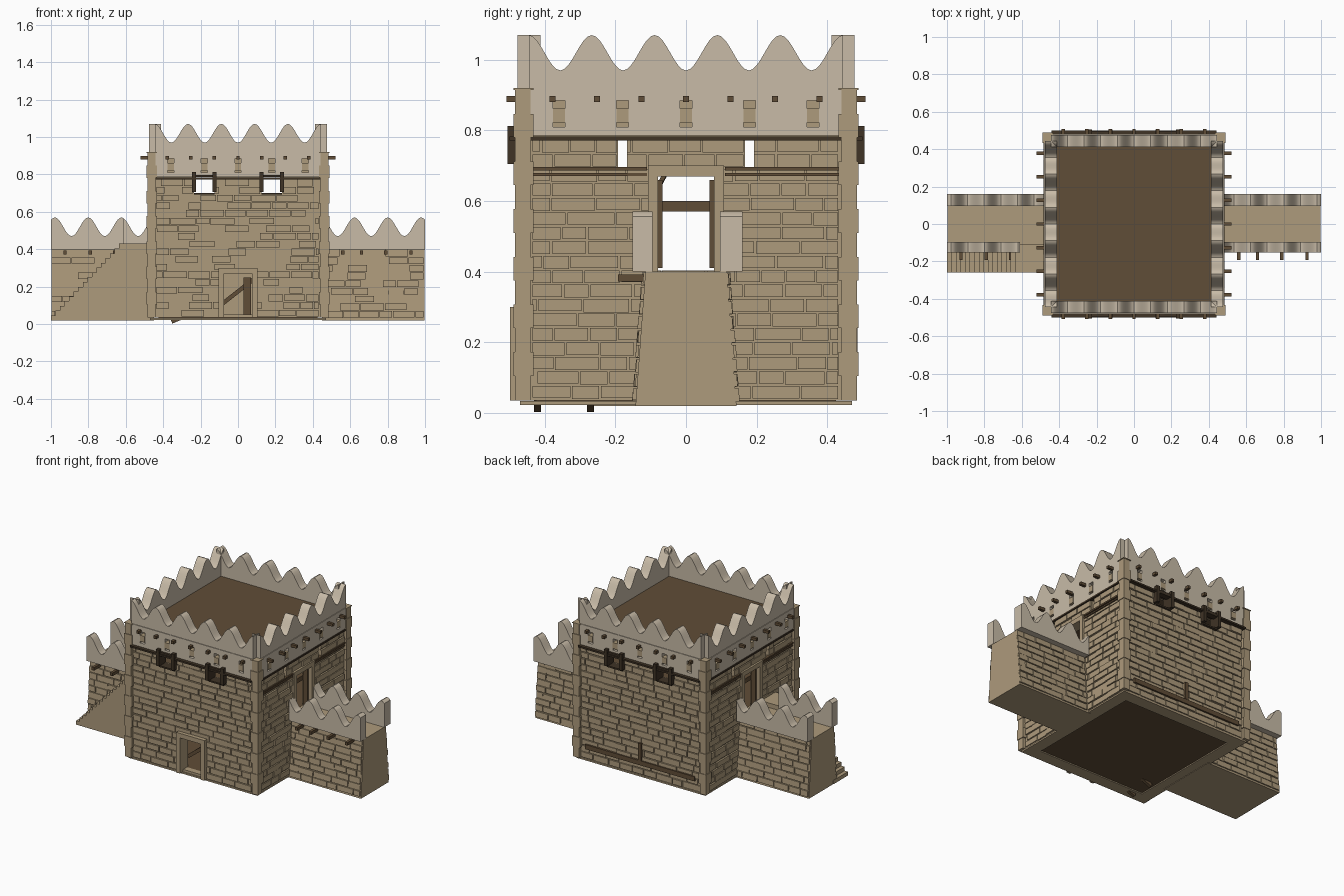
import bpy, bmesh, math, random
from mathutils import Matrix, Vector

random.seed(4)
if "Cube" in bpy.data.objects:
    bpy.data.objects.remove(bpy.data.objects["Cube"])


def material(name, r, g, b):
    mat = bpy.data.materials.new(name)
    mat.use_nodes = True
    mat.diffuse_color = (r, g, b, 1)
    mat.node_tree.nodes["Principled BSDF"].inputs["Base Color"].default_value = (r, g, b, 1)
    return mat


plaster = material("pale_plaster", .58, .50, .39)
stone = material("sandstone", .42, .325, .2)
timber = material("timber", .117, .074, .038)
dark = material("dark_timber", .05, .033, .019)

IDENT = Matrix.Identity(4)
SIDES = [Matrix.Rotation(math.radians(90 * k), 4, 'Z') for k in range(4)]  # front, +x, back, -x
HALF_TURN = SIDES[2]
PERIOD = .178


def finish(name, bm, mat, smooth=False):
    bmesh.ops.recalc_face_normals(bm, faces=bm.faces)
    mesh = bpy.data.meshes.new(name)
    bm.to_mesh(mesh)
    bm.free()
    mesh.materials.append(mat)
    obj = bpy.data.objects.new(name, mesh)
    bpy.context.collection.objects.link(obj)
    if smooth:
        bpy.ops.object.select_all(action='DESELECT')
        obj.select_set(True)
        bpy.context.view_layer.objects.active = obj
        bpy.ops.object.shade_smooth_by_angle(angle=math.radians(35))
    return obj


def box(bm, M, x, y, z):
    """Box from three (low, high) ranges, placed by matrix M."""
    size = Matrix.Diagonal((x[1] - x[0], y[1] - y[0], z[1] - z[0], 1))
    centre = Matrix.Translation((sum(x) / 2, sum(y) / 2, sum(z) / 2))
    bmesh.ops.create_cube(bm, size=1, matrix=M @ centre @ size)


def prism(bm, points, along):
    """Polygon extruded by a vector."""
    face = bm.faces.new([bm.verts.new(p) for p in points])
    new = bmesh.ops.extrude_face_region(bm, geom=[face], use_keep_orig=True)["geom"]
    verts = [g for g in new if isinstance(g, bmesh.types.BMVert)]
    bmesh.ops.translate(bm, vec=along, verts=verts)


def beam(bm, start, end, width):
    """Square stick between two points."""
    start, end = Vector(start), Vector(end)
    d = end - start
    M = Matrix.Translation(start) @ d.to_track_quat('Z', 'Y').to_matrix().to_4x4()
    half = (-width / 2, width / 2)
    box(bm, M, half, half, (0, d.length))


def panel(bm, M, x, y, z, holes):
    """Slab with rectangular openings (x0, x1, z0, z1)."""
    xs = sorted({*x, *(v for h in holes for v in h[:2])})
    zs = sorted({*z, *(v for h in holes for v in h[2:])})
    for a, b in zip(xs, xs[1:]):
        for c, d in zip(zs, zs[1:]):
            mx, mz = (a + b) / 2, (c + d) / 2
            if not any(h[0] < mx < h[1] and h[2] < mz < h[3] for h in holes):
                box(bm, M, (a, b), y, (c, d))


def bricks(bm, M, x, z, face, holes=()):
    """Courses of uneven blocks standing proud of a wall at y = -face."""
    rows = round((z[1] - z[0]) / .041)
    h = (z[1] - z[0]) / rows
    for r in range(rows):
        low = z[0] + r * h
        u = x[0] - random.uniform(0, .08)
        while u < x[1]:
            end = u + random.uniform(.07, .14)
            spans = [(max(u, x[0]), min(end, x[1]))]
            for a, b, c, d in holes:
                if low + h > c + .008 and low < d - .008:
                    spans = [p for s, e in spans for p in ((s, min(e, a)), (max(s, b), e))]
            for s, e in spans:
                if e - s > .015:
                    out = face + random.uniform(.005, .012)
                    box(bm, M, (s, e - .005), (-out, -face + .005),
                        (low + random.uniform(.002, .006), low + h - .002))
            u = end


def wave_wall(bm, M, x, y, base, low, high):
    """Parapet with a rippling top."""
    n = round((x[1] - x[0]) / PERIOD * 16)
    last = None
    for i in range(n + 1):
        u = x[0] + (x[1] - x[0]) * i / n
        top = (low + high) / 2 - (high - low) / 2 * math.cos(math.tau * u / PERIOD)
        ring = [bm.verts.new(M @ Vector(p)) for p in
                ((u, y[0], base), (u, y[1], base), (u, y[1], top), (u, y[0], top))]
        if last:
            for j in range(4):
                k = (j + 1) % 4
                bm.faces.new((last[j], last[k], ring[k], ring[j]))
        if i in (0, n):
            bm.faces.new(ring)
        last = ring


# Tower walls with openings, blocks, parapet and timber ends
windows = [(c - .055, c + .055, .70, .785) for c in (-.18, .18)]
slits = [(c - .0125, c + .0125, .695, .775) for c in (-.18, .18)]
front_holes = windows + [(-.075, .075, .05, .27)]
side_holes = slits + [(-.08, .08, .4, .67)]
niches = [(c * .18 - .017, c * .18 + .017, .81, .885) for c in range(-2, 3)]
openings = [front_holes, side_holes, windows, side_holes]

walls, blocks, band, ripple, quoins, stubs, trim, frames, jambs = (bmesh.new() for _ in range(9))
for k, M in enumerate(SIDES):
    holes = openings[k]
    panel(walls, M, (-.465, .465), (-.465, -.42), (.035, .79), holes)
    box(walls, M, (-.44, .44), (-.45, -.43), (.79, .9))
    bricks(blocks, M, (-.435, .435), (.037, .775), .465, holes)
    panel(band, M, (-.44, .44), (-.481, -.42), (.785, .92), niches)
    wave_wall(ripple, M, (-.445, .445), (-.477, -.412), .9, .97, 1.07)
    for n in niches:
        box(quoins, M, n[:2], (-.484, -.44), (.822, .862))
    # corner stones
    box(quoins, M, (.44, .485), (-.485, -.44), (.035, .92))
    for i in range(7):
        z = .105 + i * .135
        box(quoins, M, (.432, .489), (-.489, -.432), (z, min(z + .067, .92)))
    # beam ends and string course
    for i in range(-3, 4):
        box(stubs, M, (i * .126 - .009, i * .126 + .009), (-.52 if k % 2 else -.508, -.47), (.88, .898))
    box(trim, M, (-.44, .44), (-.5 if k % 2 == 0 else -.484, -.46), (.772, .783))
    if k % 2:
        # side doorway, with shelf rails beside it
        panel(frames, M, (-.108, .108), (-.485, -.415), (.4, .7), [(-.08, .08, .4, .67)])
        for s in (-1, 1):
            rail = sorted((s * .11, s * .44))
            box(stubs, M, rail, (-.482, -.46), (.687, .697))
            box(stubs, M, rail, (-.48, -.46), (.671, .68))
            box(jambs, M, sorted((s * .066, s * .08)), (-.46, -.43), (.41, .66))
    else:
        # shutters, sill and lintel of each window
        for a, b, c, d in windows:
            for u in (a, b):
                box(trim, M, (u - .011, u + .011), (-.505, -.43), (.705, .812))
            box(trim, M, (a, b), (-.488, -.43), (.692, .702))
            box(trim, M, (a, b), (-.495, -.43), (.785, .796))
panel(frames, IDENT, (-.103, .103), (-.498, -.415), (.035, .3), [(-.075, .075, .035, .27)])
finish("tower_walls", walls, stone)
finish("tower_stone_blocks", blocks, stone)
finish("parapet_band", band, plaster)
finish("tower_parapet", ripple, plaster, True)
finish("corner_stones", quoins, stone)
finish("roof_beam_ends", stubs, timber)
finish("window_timbers", trim, dark)
finish("door_frames", frames, stone)
finish("door_posts", jambs, timber)

# Floors and roof
floors = bmesh.new()
inside = (-.425, .425)
for z in ((.03, .05), (.37, .395), (.57, .6), (.87, .9)):
    box(floors, IDENT, inside, inside, z)
finish("floors_and_roof", floors, timber)
plinth = bmesh.new()
panel(plinth, Matrix.Translation((0, 0, .033)) @ Matrix.Rotation(math.pi / 2, 4, 'X'),
      (-.47, .47), (-.01, 0), (-.47, .47), [(-.39, .39, -.39, .39)])
finish("base_border", plinth, stone)

# Loose timbers: door leaf, inner ladder, back bar, stubs under the base
timbers = bmesh.new()
box(timbers, IDENT, (.03, .07), (-.41, -.39), (.05, .25))
for y in (-.34, -.25):
    beam(timbers, (-.12, y, .08), (.16, y, .3), .022)
beam(timbers, (0, -.1, .6), (.03, .04, .86), .012)
box(timbers, IDENT, (-.4, .4), (.46, .484), (.105, .135))
box(timbers, IDENT, (-.011, .011), (.46, .486), (.135, .25))
for y in (-.42, -.27):
    beam(timbers, (-.355, y, .012), (-.25, y, .055), .02)
finish("loose_timbers", timbers, timber)

# Side wings: tapered body, blocks, parapets and beam ends
slope = Matrix.Identity(4)
slope[1][2] = .075
body, wing_blocks, wing_ripple, wing_stubs = (bmesh.new() for _ in range(4))
profile = ((-.143, .02), (.143, .02), (.115, .4), (-.115, .4))
for s in (-1, 1):
    prism(body, [(s * .45, y, z) for y, z in profile], (s * .548, 0, 0))
    span = sorted((s * .48, s * .997))
    bricks(wing_blocks, slope, span, (.03, .4), .1435)
    bricks(wing_blocks, HALF_TURN @ slope, sorted((-span[0], -span[1])), (.03, .4), .1435)
    outer = sorted((s * (.48 if s > 0 else .61), s))
    wave_wall(wing_ripple, IDENT, outer, (-.152, -.095), .4, .47, .57)
    wave_wall(wing_ripple, IDENT, sorted((s * .48, s)), (.097, .16), .4, .47, .57)
    for x in (.56, .66, .79, .925):
        if s > 0 or x > .6:
            box(wing_stubs, IDENT, (s * x - .009, s * x + .009), (-.192, -.1), (.372, .392))
finish("wing_bodies", body, stone)
finish("wing_stone_blocks", wing_blocks, stone)
finish("wing_parapets", wing_ripple, plaster, True)
finish("wing_beam_ends", wing_stubs, timber)

# Outer stair climbing to the wing landing
stair = bmesh.new()
steps, tread, riser = 16, .0243, .0256
outline = [(-.45, .02), (-1, .02)]
for i in range(steps):
    x, z = -1 + i * tread, .02 + (i + 1) * riser
    outline += [(x, z), (x + tread, z)]
    if i == 0:
        outline.pop(1)
        outline.insert(1, (-1, .02))
outline.append((-.45, .02 + steps * riser))
prism(stair, [(x, -.26, z) for x, z in outline], (0, .15, 0))
finish("outer_stair", stair, stone)
